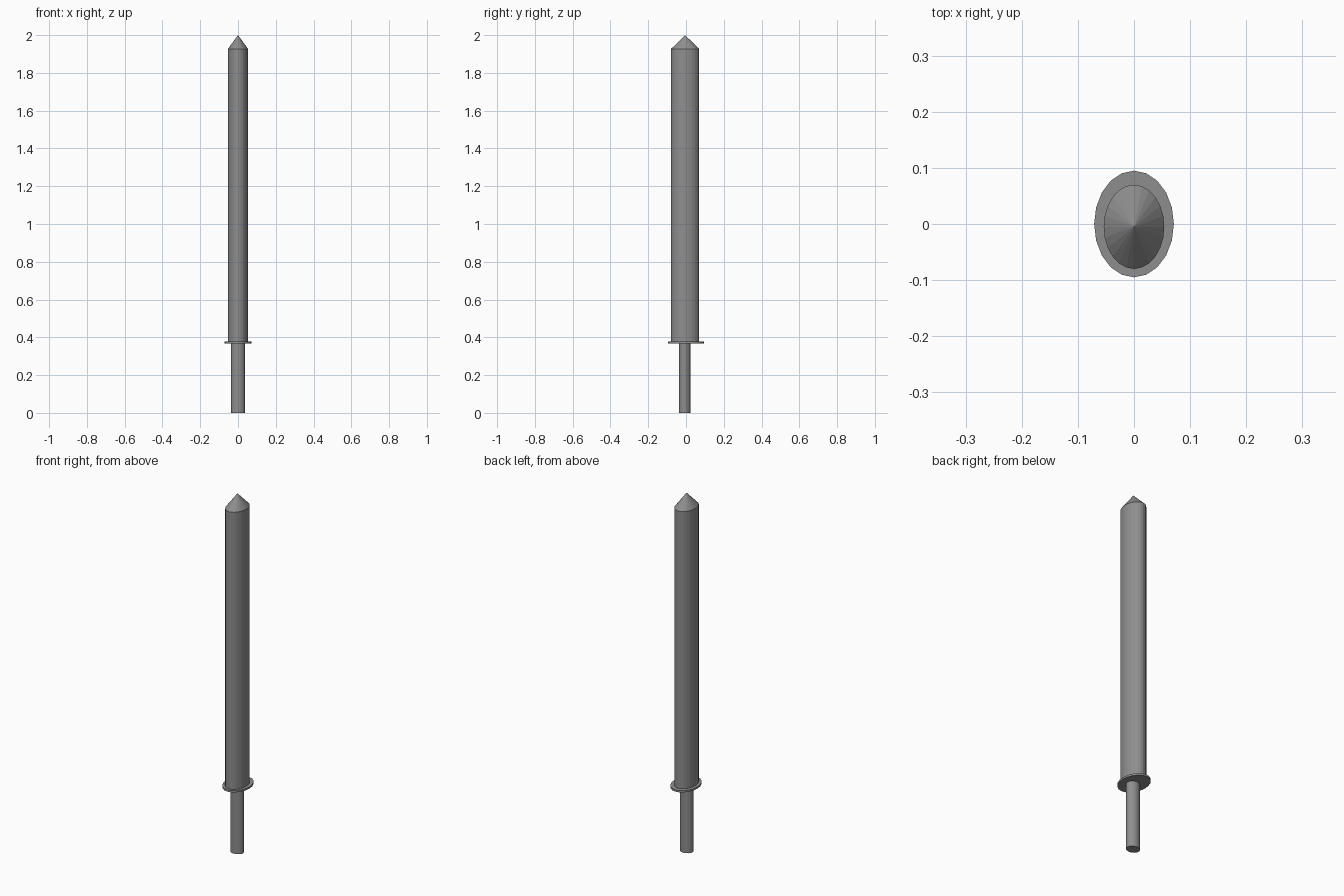
import bpy

if "Cube" in bpy.data.objects:
    bpy.data.objects.remove(bpy.data.objects["Cube"])

# Dark grey finish shared by all parts
dark = bpy.data.materials.new("dark_grey")
dark.diffuse_color = (0.27, 0.27, 0.27, 1)
dark.use_nodes = True
dark.node_tree.nodes["Principled BSDF"].inputs["Base Color"].default_value = dark.diffuse_color


def oval(name, rx, ry, z0, z1, cy=0.0, sides=24, tip=False):
    """Oval column (or cone when tip is set) from z0 to z1."""
    pos = (0, cy, (z0 + z1) / 2)
    if tip:
        bpy.ops.mesh.primitive_cone_add(vertices=sides, radius1=1, radius2=0,
                                        depth=1, location=pos, end_fill_type='NOTHING')
    else:
        bpy.ops.mesh.primitive_cylinder_add(vertices=sides, radius=1,
                                            depth=1, location=pos)
    ob = bpy.context.object
    ob.name = name
    ob.scale = (rx, ry, z1 - z0)
    bpy.ops.object.transform_apply(location=False, rotation=False, scale=True)
    ob.data.materials.append(dark)
    return ob


# Grip
oval("handle", 0.036, 0.031, 0.0, 0.37, cy=-0.007)
# Thin oval guard
oval("guard", 0.071, 0.095, 0.368, 0.378, sides=20)
# Long oval shaft
oval("blade", 0.054, 0.075, 0.378, 1.926, cy=-0.005)
# Pointed end
oval("blade_tip", 0.054, 0.075, 1.926, 2.0, cy=-0.005, tip=True)
